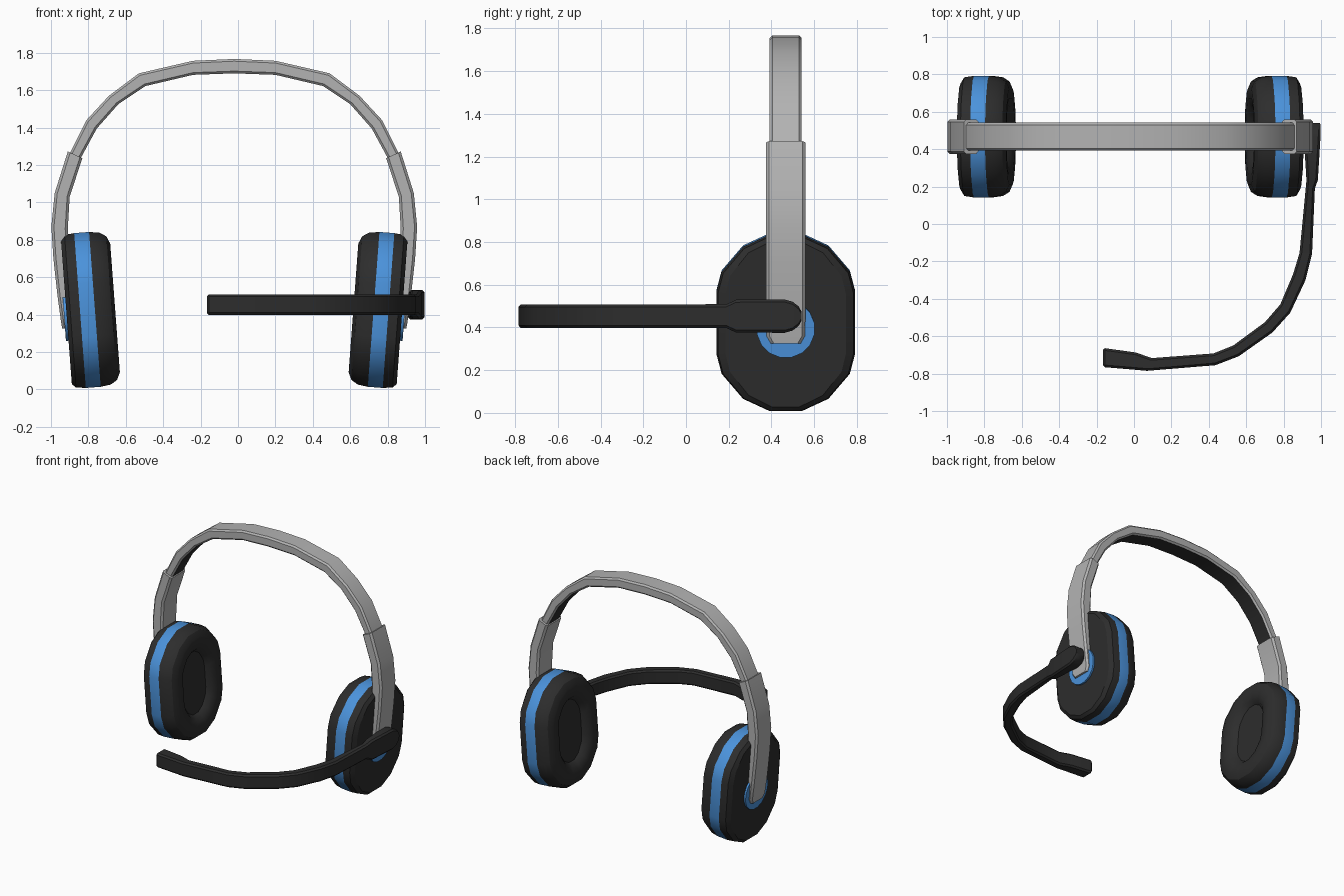
import bpy, bmesh, math
from mathutils import Vector

if "Cube" in bpy.data.objects:
    bpy.data.objects.remove(bpy.data.objects["Cube"])

CX, CY, CZ = -0.02, 0.467, 0.425      # headset axis and cup centre height
TILT = math.radians(4.3)


def material(name, rgb):
    m = bpy.data.materials.new(name)
    m.diffuse_color = (*rgb, 1)
    m.use_nodes = True
    m.node_tree.nodes["Principled BSDF"].inputs["Base Color"].default_value = m.diffuse_color
    return m


GREY = material("light grey", (0.45, 0.45, 0.45))
BLACK = material("soft black", (0.026, 0.026, 0.026))
BLUE = material("bright blue", (0.07, 0.29, 0.71))


def loft(name, rings, mats, rule=lambda ring, side: 0):
    """Skin a list of equal-length rings, cap both ends, colour by rule."""
    bm = bmesh.new()
    vs = [[bm.verts.new(p) for p in r] for r in rings]
    n = len(vs[0])
    for i in range(len(vs) - 1):
        for j in range(n):
            k = (j + 1) % n
            f = bm.faces.new((vs[i][j], vs[i][k], vs[i + 1][k], vs[i + 1][j]))
            f.material_index = rule(i, j)
    bm.faces.new(vs[0])
    bm.faces.new(vs[-1])
    bmesh.ops.recalc_face_normals(bm, faces=bm.faces)
    me = bpy.data.meshes.new(name)
    bm.to_mesh(me)
    bm.free()
    for m in mats:
        me.materials.append(m)
    ob = bpy.data.objects.new(name, me)
    bpy.context.collection.objects.link(ob)
    bpy.ops.object.select_all(action='DESELECT')
    bpy.context.view_layer.objects.active = ob
    ob.select_set(True)
    bpy.ops.object.shade_smooth_by_angle(angle=math.radians(30))
    return ob


def section(outer, inner, half, c=0.012):
    """Chamfered rectangle between two points, half = half width across."""
    o, i = Vector(outer), Vector(inner)
    t = c / (i - o).length
    pts = [(0, half - c), (t, half), (1 - t, half), (1, half - c),
           (1, c - half), (1 - t, -half), (t, -half), (0, c - half)]
    return [(o.lerp(i, a), w) for a, w in pts]


# Headband: right half mirrored to the left, black pad on the underside
half_band = [(0, 1.767, 0, 1.69), (.22, 1.757, .22, 1.682), (.51, 1.69, .475, 1.622),
             (.67, 1.57, .62, 1.525), (.79, 1.44, .735, 1.395),
             (.885, 1.25, .83, 1.22), (.93, 1.1, .875, 1.08)]
band = [(-a, b, -c, d) for a, b, c, d in half_band[:0:-1]] + half_band
loft("headband",
     [[(CX + p.x, CY + w, p.y) for p, w in section(s[:2], s[2:], .075)] for s in band],
     [GREY, BLACK], lambda i, j: 1 if j == 3 else 0)

# Cup outline (quarter mirrored to 16 points)
q = [(.325, .145), (.3, .24), (.2, .357), (.075, .415)]
outline = (q + [(-y, z) for y, z in q[::-1]] + [(-y, -z) for y, z in q]
           + [(y, -z) for y, z in q[::-1]])
circle = [(.137 * math.cos(math.pi * (k + .5) / 8), .137 * math.sin(math.pi * (k + .5) / 8))
          for k in range(16)]

# Cup profile: depth outward, inset in y, inset in z
cup_profile = [(.113, .042, .026), (.092, .008, .006), (.04, 0, 0), (-.04, 0, 0),
               (-.095, .008, .008), (-.13, .03, .03), (-.148, .07, .07),
               (-.146, .12, .12), (-.13, .16, .16), (-.10, .185, .185)]

sleeve = [(.89, 1.272, .812, 1.237, .093), (.96, 1.05, .88, 1.03, .093),
          (.978, .87, .89, .86, .093), (.967, .70, .885, .70, .093),
          (.945, .5, .87, .5, .093), (.926, .36, .86, .36, .09),
          (.92, .325, .86, .325, .07)]

for side, label in ((1, "right"), (-1, "left")):
    def place(u, y, w):
        """Cup-local depth, y and height to world, with the cup tilt."""
        d = .785 + u * math.cos(TILT) + w * math.sin(TILT)
        return (CX + side * d, CY + y, CZ + w * math.cos(TILT) - u * math.sin(TILT))

    # Ear cup: black shell, blue ring, rounded cushion with a recess
    rings = [[place(u, y * (1 - iy / .325), z * (1 - iz / .415)) for y, z in outline]
             for u, iy, iz in cup_profile]
    loft(label + "_ear_cup", rings, [BLACK, BLUE], lambda i, j: 1 if i == 2 else 0)

    # Blue hub disc on the outside of the cup
    loft(label + "_hub", [[place(u, y, z - .022) for y, z in circle] for u in (.10, .127)],
         [BLUE])

    # Adjustable sleeve from headband to hub
    loft(label + "_sleeve",
         [[(CX + side * p.x, CY + w, p.y) for p, w in section(s[:2], s[2:4], s[4], .014)]
          for s in sleeve], [GREY])

# Microphone boom with rounded pivot: outer x y, inner x y, half height
boom = [(.995, .541, .925, .541, .022), (.997, .527, .915, .527, .046),
        (.998, .50, .91, .50, .067), (.997, .463, .908, .463, .078),
        (.983, .235, .922, .235, .077), (.967, .19, .918, .19, .056),
        (.952, -.16, .885, -.155, .055), (.917, -.30, .85, -.27, .055),
        (.835, -.475, .782, -.43, .055), (.74, -.58, .70, -.525, .055),
        (.56, -.707, .53, -.65, .055), (.435, -.755, .425, -.692, .055),
        (.07, -.785, .095, -.717, .055), (-.01, -.778, .01, -.687, .055),
        (-.155, -.766, -.155, -.664, .055), (-.167, -.755, -.167, -.672, .045)]
loft("microphone_boom",
     [[(p.x, p.y, .453 + w) for p, w in section(s[:2], s[2:4], s[4])] for s in boom],
     [BLACK])
